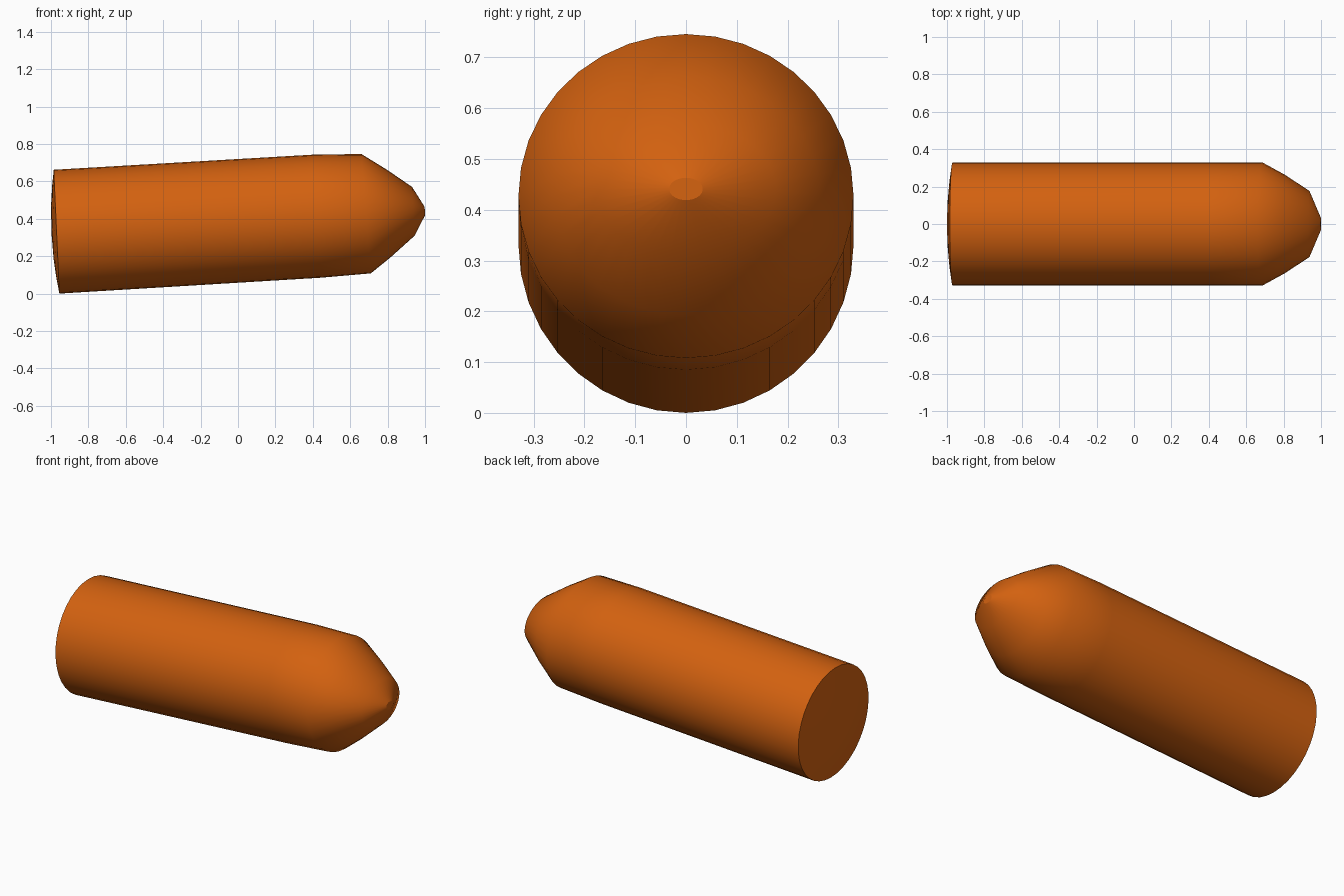
import bpy, bmesh
from math import sin, cos, pi

if "Cube" in bpy.data.objects:
    bpy.data.objects.remove(bpy.data.objects["Cube"])

SIDES = 36

mat = bpy.data.materials.new("orange")
mat.diffuse_color = (0.65, 0.12, 0.005, 1)
mat.use_nodes = True
mat.node_tree.nodes["Principled BSDF"].inputs["Base Color"].default_value = mat.diffuse_color


def loft(name, rings, sharp_end=False, tip=None):
    """Skin a chain of elliptical rings (x, z, radius_y, radius_z, lean_x)."""
    bm = bmesh.new()
    loops = []
    for x, z, ry, rz, lean in rings:
        loops.append([bm.verts.new((x + lean * cos(a), ry * sin(a), z + rz * cos(a)))
                      for a in (2 * pi * i / SIDES for i in range(SIDES))])
    for a, b in zip(loops, loops[1:]):
        for i in range(SIDES):
            j = (i + 1) % SIDES
            bm.faces.new((a[i], a[j], b[j], b[i]))
    last = loops[-1]
    if tip:
        v = bm.verts.new(tip)
        for i in range(SIDES):
            bm.faces.new((last[i], last[(i + 1) % SIDES], v))
    for f in bm.faces:
        f.smooth = True
    if sharp_end:
        cap = bm.faces.new(last)
        for e in cap.edges:
            e.smooth = False
    bmesh.ops.recalc_face_normals(bm, faces=bm.faces)
    # open shells: make sure the first side faces point outward from the axis
    f = bm.faces[:][0]
    c = f.calc_center_median()
    x, z = rings[0][:2]
    out = c.copy()
    out.x = (c.x - x) * (1 if not tip else 40)
    out.z -= z
    if f.normal.dot(out) < 0:
        bmesh.ops.reverse_faces(bm, faces=bm.faces)
    mesh = bpy.data.meshes.new(name)
    bm.to_mesh(mesh)
    bm.free()
    mesh.materials.append(mat)
    ob = bpy.data.objects.new(name, mesh)
    bpy.context.collection.objects.link(ob)
    return ob


# tilted barrel with tapered nose and small flat tip
loft("barrel_and_nose", [
    (-0.970, 0.331, 0.330, 0.331, -0.015),
    (0.425, 0.414, 0.330, 0.329, -0.020),
    (0.685, 0.427, 0.330, 0.319, -0.025),
    (0.805, 0.428, 0.264, 0.235, -0.010),
    (0.938, 0.440, 0.177, 0.130, -0.007),
    (0.999, 0.441, 0.033, 0.022, -0.001),
], sharp_end=True)

# shallow domed rear cap
loft("rear_cap", [
    (-0.970 - 0.028 * (1 - r * r), 0.331, 0.330 * r, 0.331 * r, -0.015 * r)
    for r in (1.0, 0.75, 0.45)
], tip=(-0.998, 0, 0.331))
